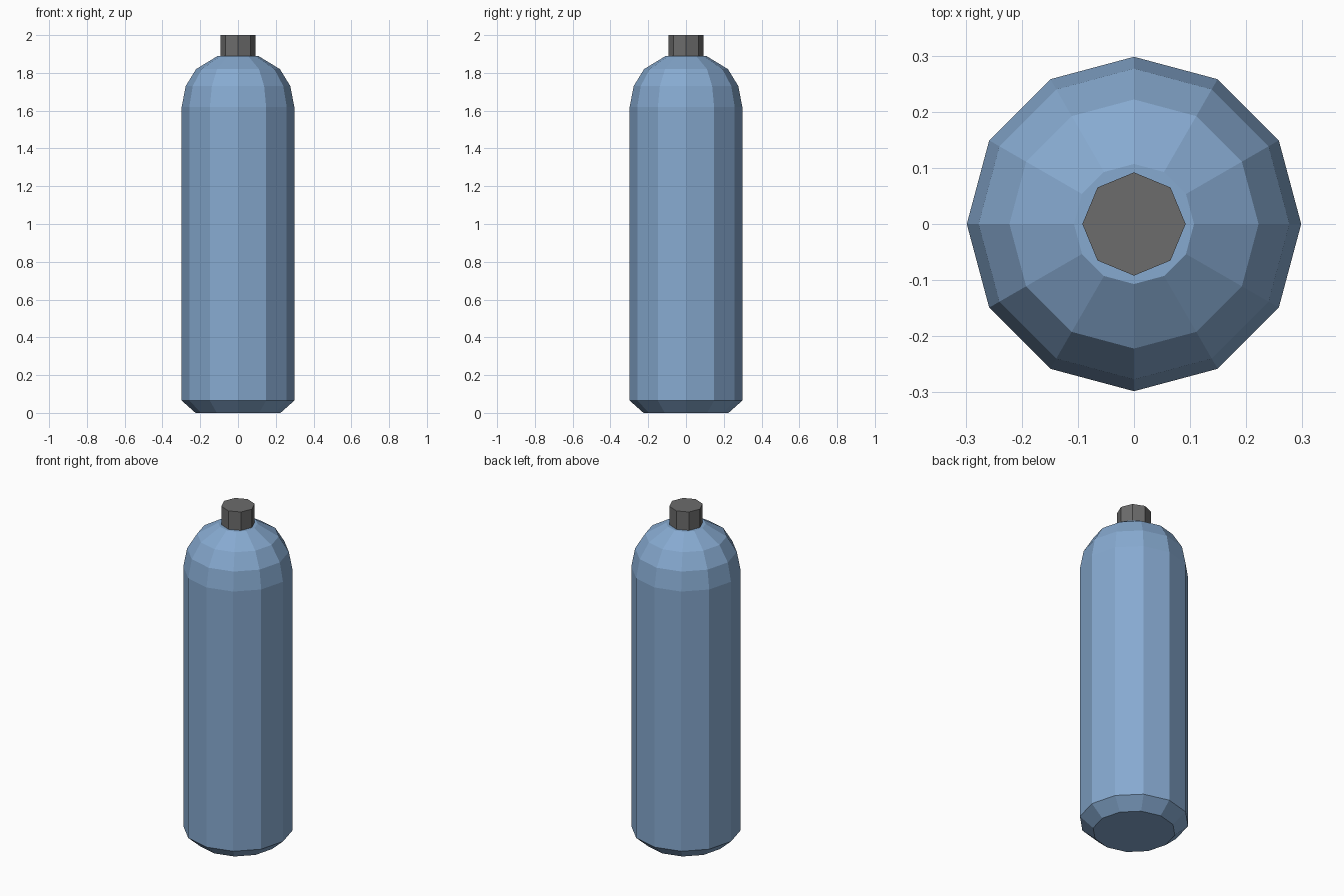
import bpy, bmesh
from math import cos, sin, tau

if "Cube" in bpy.data.objects:
    bpy.data.objects.remove(bpy.data.objects["Cube"])


def material(name, color):
    m = bpy.data.materials.new(name)
    m.diffuse_color = (*color, 1)
    m.use_nodes = True
    m.node_tree.nodes["Principled BSDF"].inputs["Base Color"].default_value = m.diffuse_color
    return m


def lathe(name, profile, sides, mat):
    """Closed flat-shaded solid of revolution from (radius, z) points, bottom to top."""
    bm = bmesh.new()
    rings = [[bm.verts.new((r * cos(tau * i / sides), r * sin(tau * i / sides), z))
              for i in range(sides)] for r, z in profile]
    for low, high in zip(rings, rings[1:]):
        for i in range(sides):
            j = (i + 1) % sides
            bm.faces.new((low[i], low[j], high[j], high[i]))
    bm.faces.new(rings[0][::-1])
    bm.faces.new(rings[-1])
    mesh = bpy.data.meshes.new(name)
    bm.to_mesh(mesh)
    bm.free()
    mesh.materials.append(mat)
    ob = bpy.data.objects.new(name, mesh)
    bpy.context.collection.objects.link(ob)
    return ob


# Bottle body: chamfered base, straight wall, rounded shoulder
lathe("bottle_body",
      [(0.225, 0), (0.298, 0.065), (0.298, 1.62), (0.277, 1.73), (0.222, 1.82), (0.107, 1.89)],
      12, material("blue_paint", (0.24, 0.40, 0.63)))

# Octagonal cap
lathe("cap", [(0.092, 1.89), (0.092, 2.0)], 8, material("dark_grey", (0.15, 0.15, 0.15)))
